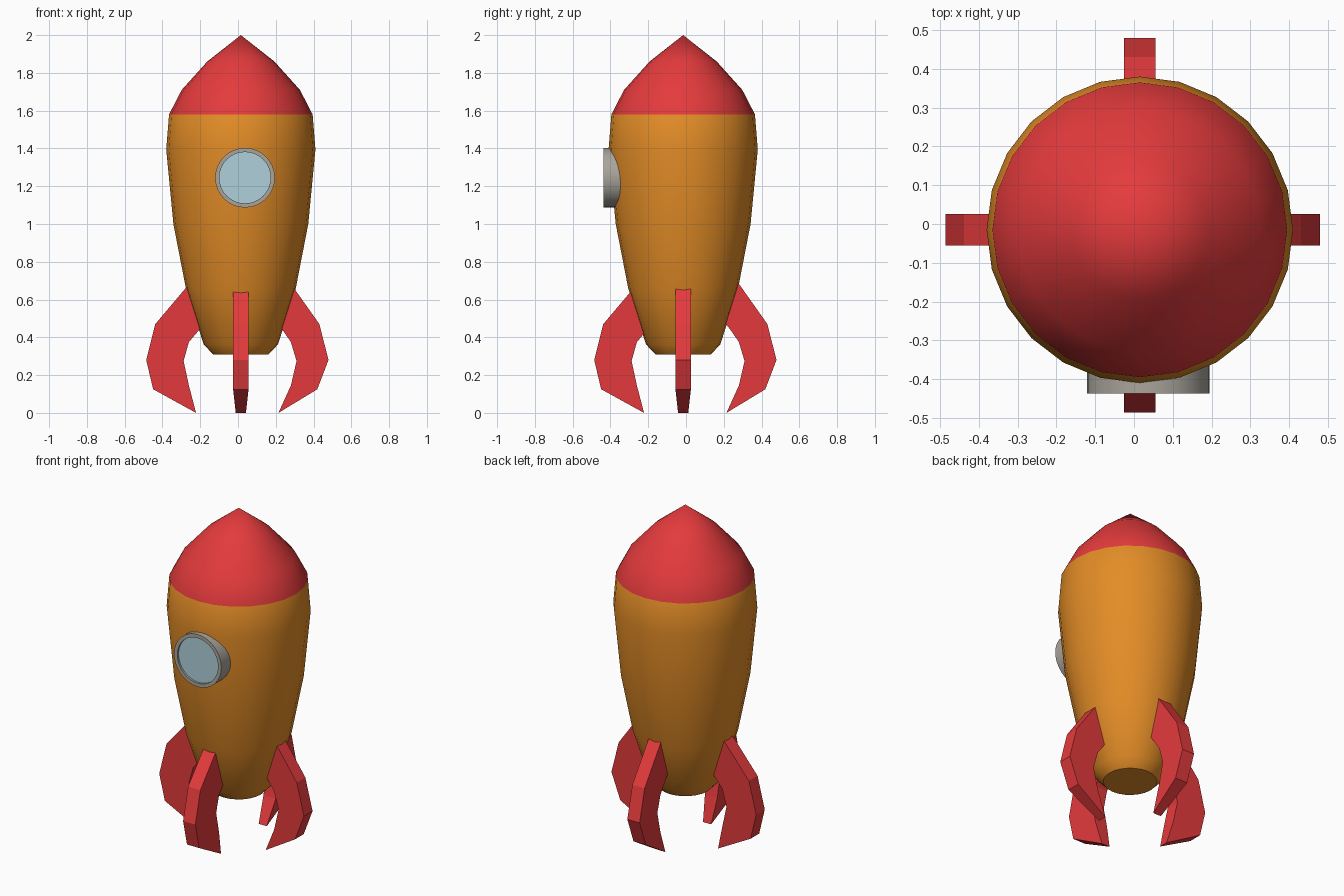
import bpy, bmesh, math
from mathutils import Matrix, Vector

if "Cube" in bpy.data.objects:
    bpy.data.objects.remove(bpy.data.objects["Cube"])

CX, CY = 0.015, -0.015          # axis of the hull


def material(name, rgb):
    m = bpy.data.materials.new(name)
    m.diffuse_color = (*rgb, 1)
    m.use_nodes = True
    m.node_tree.nodes["Principled BSDF"].inputs["Base Color"].default_value = m.diffuse_color
    return m


RED = material("red paint", (0.78, 0.043, 0.046))
ORANGE = material("orange paint", (0.77, 0.265, 0.02))
GREY = material("grey metal", (0.40, 0.375, 0.33))
GLASS = material("pale blue glass", (0.43, 0.63, 0.70))


def finish(bm, name, mats, smooth=None):
    bmesh.ops.recalc_face_normals(bm, faces=bm.faces)
    me = bpy.data.meshes.new(name)
    bm.to_mesh(me)
    bm.free()
    ob = bpy.data.objects.new(name, me)
    bpy.context.collection.objects.link(ob)
    for m in mats:
        me.materials.append(m)
    if smooth:
        bpy.ops.object.select_all(action='DESELECT')
        ob.select_set(True)
        bpy.context.view_layer.objects.active = ob
        bpy.ops.object.shade_smooth_by_angle(angle=math.radians(smooth))
    return ob


def lathe(profile, n):
    """Revolve (radius, z) points about z; zero radius closes an end."""
    bm = bmesh.new()
    rings = []
    for r, z in profile:
        count = n if r > 0 else 1
        rings.append([bm.verts.new((r * math.cos(2 * math.pi * i / n),
                                    r * math.sin(2 * math.pi * i / n), z))
                      for i in range(count)])
    for a, b in zip(rings, rings[1:]):
        for i in range(n):
            j = (i + 1) % n
            if len(a) == 1:
                bm.faces.new((a[0], b[j], b[i]))
            elif len(b) == 1:
                bm.faces.new((a[i], a[j], b[0]))
            else:
                bm.faces.new((a[i], a[j], b[j], b[i]))
    return bm


# hull with red nose
bm = lathe([(0, 0.31), (0.147, 0.31), (0.197, 0.363), (0.291, 0.66), (0.357, 1.0),
            (0.395, 1.395), (0.38, 1.58), (0.313, 1.71), (0.178, 1.86), (0, 2.0)], 24)
bm.transform(Matrix.Translation((CX, CY, 0)))
for f in bm.faces:
    f.material_index = 1 if f.calc_center_median().z > 1.58 else 0
finish(bm, "hull", [ORANGE, RED], 42)

# porthole: rim with slightly recessed glass, facing the front
bm = lathe([(0, -0.10), (0.158, -0.10), (0.158, 0), (0.136, 0), (0.136, -0.012), (0, -0.012)], 32)
for f in bm.faces:
    c = f.calc_center_median()
    if abs(c.z + 0.012) < 1e-4:
        f.material_index = 1
bm.transform(Matrix.Translation((0.037, -0.437, 1.245)) @ Matrix.Rotation(math.pi / 2, 4, 'X'))
finish(bm, "porthole", [GREY, GLASS], 40)

# fin outlines as (distance outward, z); the tip at z = 0 is thinner
NARROW = [(0.24, 0.74), (0.431, 0.47), (0.479, 0.28), (0.42, 0.125), (0.214, 0.0),
          (0.28, 0.145), (0.31, 0.275), (0.28, 0.375), (0.235, 0.44), (0.19, 0.50)]
WIDE = [(0.21, 0.74), (0.438, 0.47), (0.486, 0.28), (0.449, 0.125), (0.222, 0.0),
        (0.26, 0.145), (0.288, 0.275), (0.26, 0.375), (0.205, 0.44), (0.16, 0.50)]


def fin(name, outline, direction):
    out = Vector(direction)
    side = Vector((-out.y, out.x, 0))
    # offset sideways so the fin is centred on the hull axis
    base = side * side.dot(Vector((CX, CY, 0)))
    bm = bmesh.new()
    sides = []
    for s in (-1, 1):
        sides.append([bm.verts.new(base + out * d + side * s * (0.041 if z > 0 else 0.027)
                                   + Vector((0, 0, z))) for d, z in outline])
    a, b = sides
    bm.faces.new(a)
    bm.faces.new(b[::-1])
    for i in range(len(a)):
        j = (i + 1) % len(a)
        bm.faces.new((a[i], b[i], b[j], a[j]))
    finish(bm, name, [RED])


fin("right_fin", NARROW, (1, 0, 0))
fin("back_fin", NARROW, (0, 1, 0))
fin("left_fin", WIDE, (-1, 0, 0))
fin("front_fin", WIDE, (0, -1, 0))
